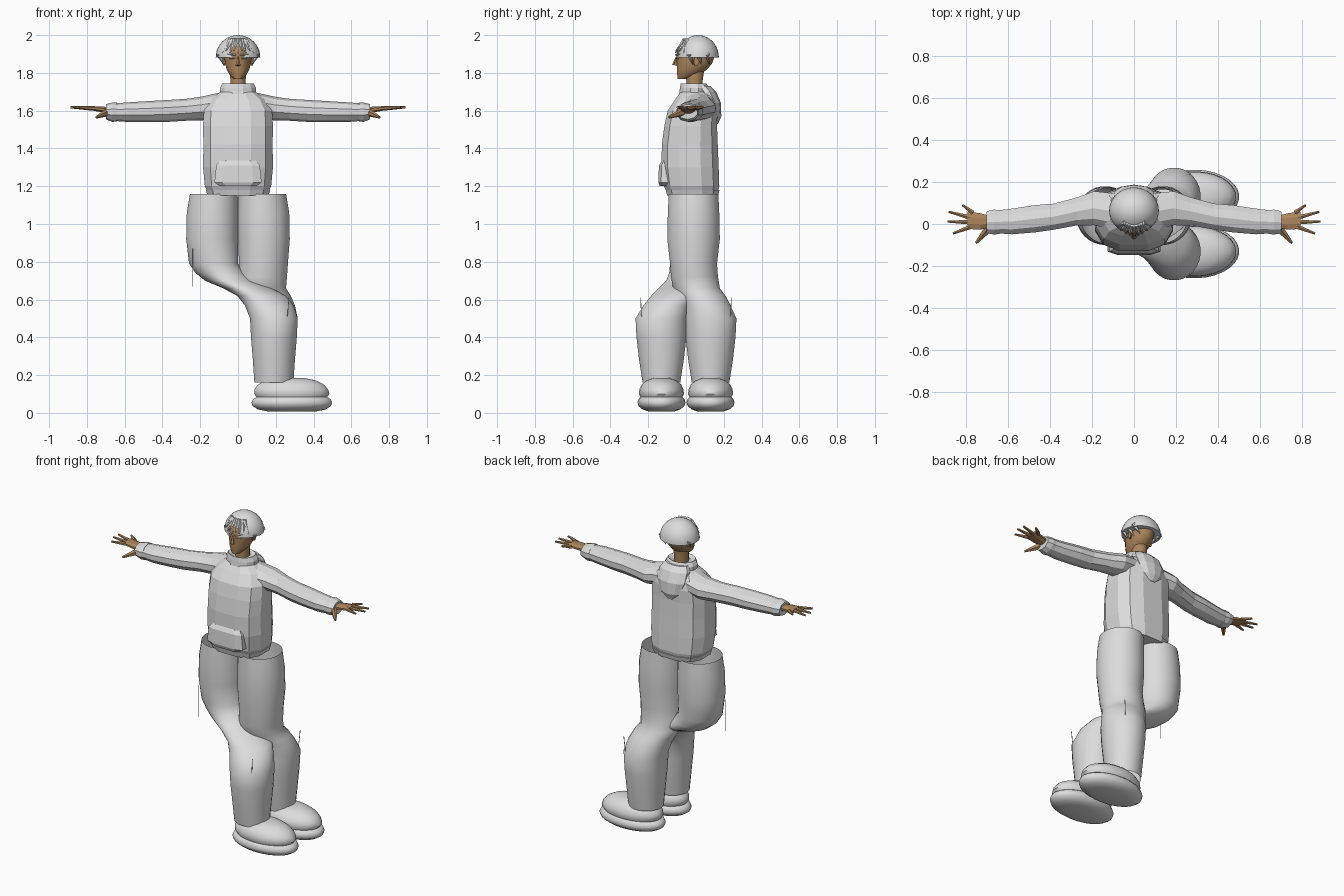
import bpy, bmesh, math
from mathutils import Vector

cube = bpy.data.objects.get("Cube")
if cube:
    bpy.data.objects.remove(cube, do_unlink=True)


def material(name, color):
    m = bpy.data.materials.new(name)
    m.use_nodes = True
    m.diffuse_color = (*color, 1)
    m.node_tree.nodes["Principled BSDF"].inputs["Base Color"].default_value = (*color, 1)
    return m


PALE = material("pale_cloth", (0.72, 0.72, 0.72))
SKIN = material("brown_skin", (0.42, 0.24, 0.11))


def loft(name, rings, mat, sides=12, axis="z", power=1.0, caps=True, smooth=0):
    """Skin rings of (x, y, z, radius_a, radius_b) set square to an axis."""
    bm = bmesh.new()
    loops = []
    for x, y, z, ra, rb in rings:
        loop = []
        for i in range(sides):
            t = math.tau * (i + 0.5) / sides
            a = ra * math.copysign(abs(math.cos(t)) ** power, math.cos(t))
            b = rb * math.copysign(abs(math.sin(t)) ** power, math.sin(t))
            p = (x + a, y + b, z) if axis == "z" else (x, y + a, z + b)
            loop.append(bm.verts.new(p))
        loops.append(loop)
    for low, high in zip(loops, loops[1:]):
        for i in range(sides):
            j = (i + 1) % sides
            bm.faces.new((low[i], low[j], high[j], high[i]))
    if caps:
        bm.faces.new(loops[0][::-1])
        bm.faces.new(loops[-1])
    bmesh.ops.recalc_face_normals(bm, faces=bm.faces)
    return finish(name, bm, mat, smooth)


def finish(name, bm, mat, smooth=0):
    mesh = bpy.data.meshes.new(name)
    bm.to_mesh(mesh)
    bm.free()
    mesh.materials.append(mat)
    obj = bpy.data.objects.new(name, mesh)
    bpy.context.collection.objects.link(obj)
    if smooth:
        bpy.ops.object.select_all(action="DESELECT")
        obj.select_set(True)
        bpy.context.view_layer.objects.active = obj
        bpy.ops.object.shade_smooth_by_angle(angle=math.radians(smooth))
    return obj


def spike(name, start, end, r1, r2, mat, sides=6):
    """Tapered rod between two points, for fingers and hair."""
    start, end = Vector(start), Vector(end)
    bm = bmesh.new()
    bmesh.ops.create_cone(bm, cap_ends=True, segments=sides, radius1=r1, radius2=r2,
                          depth=(end - start).length)
    turn = (end - start).to_track_quat("Z", "Y").to_matrix().to_4x4()
    bm.transform(turn)
    bmesh.ops.translate(bm, verts=bm.verts, vec=(start + end) / 2)
    return finish(name, bm, mat)


# Sweater body, hem and collar
loft("sweater", [(0, .035, 1.155, .16, .135), (0, .03, 1.2, .18, .15),
                 (0, .022, 1.3, .19, .155), (0, .02, 1.42, .188, .152),
                 (0, .025, 1.52, .19, .143), (0, .035, 1.6, .185, .135),
                 (0, .05, 1.66, .15, .11), (0, .05, 1.7, .095, .08)],
     PALE, power=.75)
loft("hem", [(0, .035, 1.15, .165, .138), (0, .035, 1.18, .175, .146)], PALE, power=.75)
loft("collar", [(0, .045, 1.68, .1, .085), (0, .045, 1.72, .1, .08),
                (0, .04, 1.745, .085, .07), (0, .04, 1.73, .055, .05)], PALE)
loft("front_pocket", [(0, -.1, 1.2, .1, .04), (0, -.105, 1.22, .13, .043),
                      (0, -.105, 1.31, .12, .04), (0, -.1, 1.335, .1, .03)],
     PALE, sides=8, power=.5)

# Hood bunched behind the neck
loft("hood", [(0, .155, 1.53, .025, .015), (0, .155, 1.57, .07, .032),
              (0, .14, 1.64, .1, .045), (0, .11, 1.7, .1, .05),
              (0, .09, 1.73, .08, .04)], PALE, sides=10)

for side, s in (("left", 1), ("right", -1)):
    # Sleeve with a folded cuff
    loft(side + "_sleeve", [(s * .1, .06, 1.625, .09, .07), (s * .19, .075, 1.612, .085, .063),
                            (s * .27, .06, 1.605, .07, .058), (s * .38, .035, 1.598, .065, .058),
                            (s * .47, .025, 1.595, .068, .056), (s * .58, .012, 1.592, .064, .052),
                            (s * .66, .01, 1.592, .056, .046)],
         PALE, sides=10, axis="x")
    loft(side + "_cuff", [(s * .64, .01, 1.592, .06, .05), (s * .665, .009, 1.592, .062, .051),
                          (s * .7, .008, 1.594, .055, .04)], PALE, sides=10, axis="x")
    # Palm, fingers and thumb
    loft(side + "_palm", [(s * .68, .01, 1.6, .03, .02), (s * .73, .012, 1.608, .042, .016),
                          (s * .79, .018, 1.614, .045, .011)], SKIN, sides=8, axis="x")
    for k, (tip_x, tip_y) in enumerate([(.86, -.045), (.886, .012), (.88, .058), (.815, .09)]):
        base = (s * (.78 - .015 * (k == 3)), -.015 + .023 * k, 1.613)
        spike(f"{side}_finger_{k}", base, (s * tip_x, tip_y, 1.618), .012, .006, SKIN)
    spike(side + "_thumb", (s * .69, -.02, 1.592), (s * .75, -.09, 1.565), .022, .007, SKIN)

# Trouser legs: the feet are turned sideways, so each leg twists at the knee
LEG_DOWN = [(.5, .127, .138), (.4, .122, .133), (.28, .112, .119), (.16, .104, .1)]
KNEES = {
    "right": (-1, [(.79, -.13, .04), (.74, -.095, .035), (.7, -.045, .02),
                   (.66, .05, -.02), (.62, .125, -.06), (.57, .165, -.1)]),
    "left": (1, [(.79, .135, .04), (.72, .13, .045), (.66, .125, .055),
                 (.62, .15, .085), (.57, .172, .11)]),
}
for side, (s, knee) in KNEES.items():
    rings = [(s * .128, .04, 1.16, .127, .132), (s * .135, .04, 1.06, .137, .137),
             (s * .137, .04, .92, .138, .14)]
    rings += [(x, y, z, .13, .125) for z, x, y in knee]
    rings += [(.19, s * .13, z, a, b) for z, a, b in LEG_DOWN]
    loft(side + "_trouser_leg", rings, PALE, sides=28, caps=False, smooth=60)

    # Shoe: domed upper over a fat rounded sole
    y = s * .13
    loft(side + "_sole", [(.285, y, .008, .13, .07), (.285, y, .018, .18, .1),
                          (.285, y, .036, .208, .122), (.285, y, .055, .215, .128),
                          (.285, y, .073, .206, .122), (.285, y, .086, .185, .11)],
         PALE, sides=32, smooth=50)
    loft(side + "_shoe_upper", [(.285, y, .08, .185, .11), (.285, y, .1, .2, .12),
                                (.282, y, .125, .196, .117), (.28, y, .15, .175, .105),
                                (.278, y, .172, .135, .08), (.28, y, .185, .07, .04)],
         PALE, sides=32, smooth=50)
    # Loose seam thread at the knee
    spike(side + "_seam", (.26, s * .235, .49), (.27, s * .24, .61), .002, .002, PALE, 4)
spike("thigh_seam", (-.24, -.05, .67), (-.24, -.05, .87), .002, .002, PALE, 4)

# Neck, head and nose
loft("neck", [(0, .045, 1.68, .045, .045), (0, .045, 1.76, .042, .045),
              (0, .05, 1.83, .045, .05)], SKIN, smooth=40)
loft("head", [(0, -.015, 1.768, .022, .03), (0, .005, 1.785, .042, .052),
              (0, .03, 1.815, .06, .08), (0, .045, 1.85, .07, .095),
              (0, .05, 1.89, .074, .104), (0, .05, 1.93, .07, .099),
              (0, .05, 1.96, .045, .07)], SKIN, sides=16, smooth=40)
spike("nose", (0, -.05, 1.885), (0, -.06, 1.84), .004, .014, SKIN, 5)
for s in (1, -1):
    loft("ear", [(s * .068, .05, 1.86, .012, .022), (s * .08, .055, 1.862, .014, .025)],
         SKIN, sides=8, axis="x")
    # Brow and spectacle-like eye band
    spike("brow", (s * .012, -.054, 1.895), (s * .055, -.028, 1.9), .005, .004, PALE, 4)
    spike("eye", (s * .018, -.052, 1.878), (s * .045, -.036, 1.878), .004, .004, PALE, 4)
    # Hair strands beside and behind the ears
    for k in range(3):
        y = .02 + .045 * k
        spike("side_strand", (s * .1, y, 1.9), (s * (.078 - .012 * k), y + .015, 1.845),
              .016, .001, PALE, 5)

# Domed hair with a ragged fringe
bm = bmesh.new()
bmesh.ops.create_uvsphere(bm, u_segments=32, v_segments=20, radius=1)
low = [v for v in bm.verts if v.co.z < -.01]
bmesh.ops.delete(bm, geom=low, context="VERTS")
rim = [e for e in bm.edges if e.is_boundary]
bmesh.ops.contextual_create(bm, geom=rim)
for v in bm.verts:
    v.co = Vector((.118 * v.co.x, .064 + .11 * v.co.y, 1.882 + .118 * v.co.z))
finish("hair_dome", bm, PALE, 50)
for k in range(9):
    u = (k - 4) / 4
    spike("fringe", (u * .04, -.005 + .01 * abs(u), 1.975),
          (u * .085, -.058 + .045 * u * u, 1.905 + .012 * (k % 2)), .014, .002, PALE, 5)
